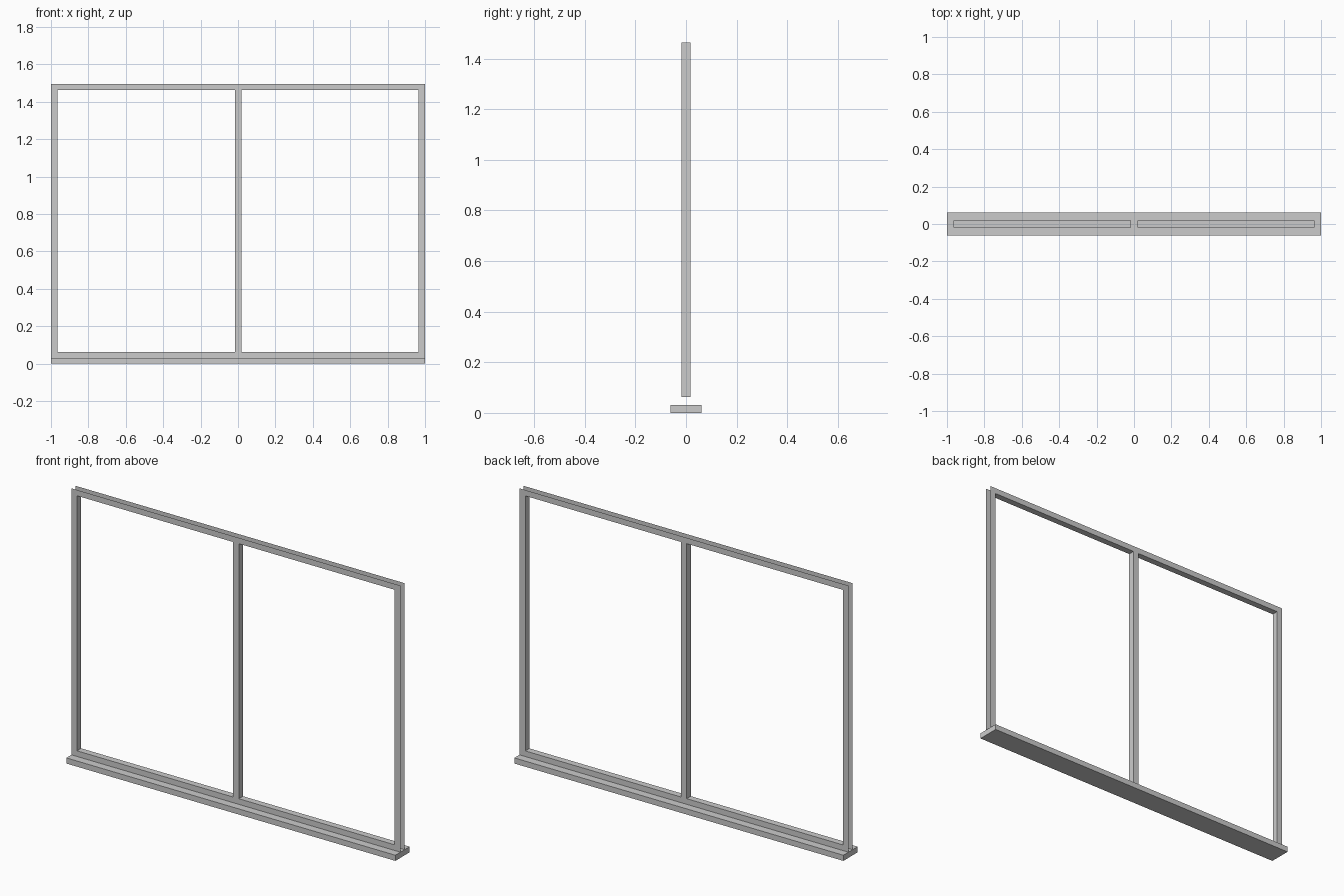
import bpy, bmesh

if "Cube" in bpy.data.objects:
    bpy.data.objects.remove(bpy.data.objects["Cube"])

XS = [-1.0, -0.966, -0.017, 0.018, 0.964, 1.0]
ZS = [0.031, 0.062, 1.463, 1.495]
DEPTH = 0.018


def add_object(name, bm):
    mesh = bpy.data.meshes.new(name)
    bm.to_mesh(mesh)
    bm.free()
    obj = bpy.data.objects.new(name, mesh)
    bpy.context.collection.objects.link(obj)
    return obj


# Two-light frame: front and back sheets joined only by the opening reveals
bm = bmesh.new()
for y in (-DEPTH, DEPTH):
    grid = [[bm.verts.new((x, y, z)) for z in ZS] for x in XS]
    for i in range(5):
        for j in range(3):
            if j == 1 and i in (1, 3):
                continue
            quad = [grid[i][j], grid[i + 1][j], grid[i + 1][j + 1], grid[i][j + 1]]
            bm.faces.new(quad if y < 0 else quad[::-1])
inner = [e for e in bm.edges if e.is_boundary and all(
    XS[0] + 0.01 < v.co.x < XS[-1] - 0.01 and ZS[0] + 0.01 < v.co.z < ZS[-1] - 0.01
    for v in e.verts)]
# Reveals: bridge each front opening edge to its match at the back
back = {(round(v.co.x, 4), round(v.co.z, 4)): v for v in bm.verts if v.co.y > 0}
for e in [e for e in inner if e.verts[0].co.y < 0]:
    loop = e.link_loops[0]
    a, b = loop.vert, loop.link_loop_next.vert
    match = [back[(round(v.co.x, 4), round(v.co.z, 4))] for v in (a, b)]
    bm.faces.new((b, a, match[0], match[1]))
add_object("window_frame", bm)

# Sill board under the frame
bm = bmesh.new()
bmesh.ops.create_cube(bm, size=1)
bmesh.ops.scale(bm, vec=(2.0, 0.124, 0.031), verts=bm.verts)
bmesh.ops.translate(bm, vec=(0, 0, 0.0155), verts=bm.verts)
add_object("window_sill", bm)
